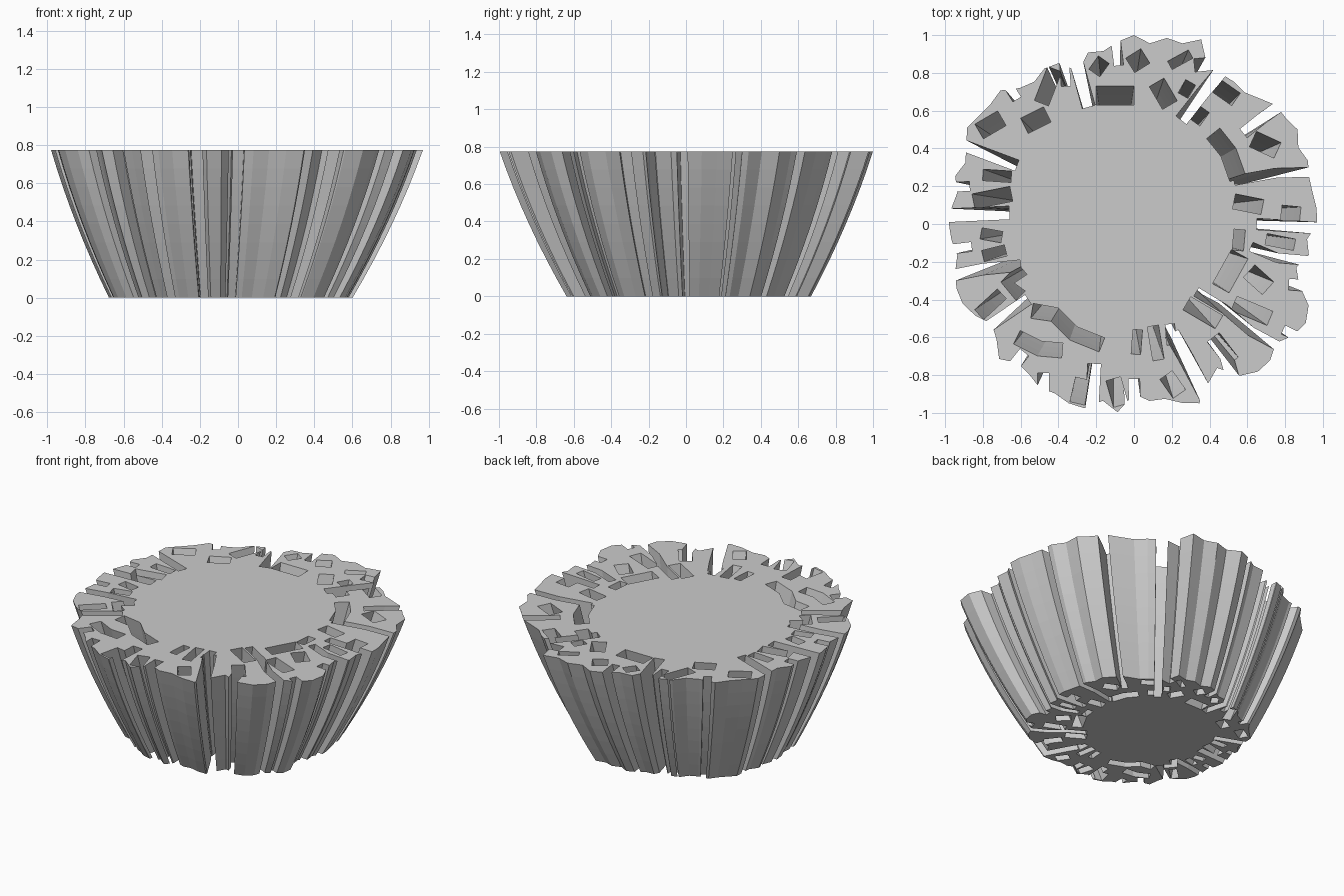
import bpy, bmesh, math
from mathutils import Vector

cube = bpy.data.objects.get("Cube")
if cube:
    bpy.data.objects.remove(cube, do_unlink=True)

HEIGHT = .775
FOOT = .655                      # size of the base relative to the rim
AXIS = Vector((-.1, .04))        # point the flare shrinks towards

stone = bpy.data.materials.new("stone_grey")
stone.use_nodes = True
GREY = (.6, .6, .6, 1)
stone.diffuse_color = GREY
stone.node_tree.nodes["Principled BSDF"].inputs["Base Color"].default_value = GREY


def prism(name, outline, bottom, top):
    """Straight vertical block over a flat outline."""
    bm = bmesh.new()
    face = bm.faces.new([bm.verts.new((x, y, bottom)) for x, y in outline])
    side = bmesh.ops.extrude_face_region(bm, geom=[face])["geom"]
    for v in side:
        if isinstance(v, bmesh.types.BMVert):
            v.co.z = top
    bmesh.ops.recalc_face_normals(bm, faces=bm.faces)
    mesh = bpy.data.meshes.new(name)
    bm.to_mesh(mesh)
    bm.free()
    ob = bpy.data.objects.new(name, mesh)
    bpy.context.collection.objects.link(ob)
    return ob


def ribbon(width, *path):
    """Outline of a band of constant width along a path."""
    pts = [Vector(p) for p in path]
    left, right = [], []
    for i, p in enumerate(pts):
        d = (pts[min(i + 1, len(pts) - 1)] - pts[max(i - 1, 0)]).normalized()
        n = Vector((-d.y, d.x)) * width / 2
        left.append(p + n)
        right.append(p - n)
    return left + right[::-1]


# Rim radius at equal angles, counter-clockwise from the left side (+x)
radii = [.97, .97, .96, .96, .98, .96, 1, .98, .98, .94, .91, .92,
         .92, .92, 1.04, .99, 1, .96, 1, .97, .93, .94, .86, .94,
         .95, .92, .94, 1, .99, 1, 1.02, .98, .95, .98, .95, .97,
         .98, .97, .95, .98, 1, 1, .97, .92, .95, 1.01, .96, .97,
         1, .99, 1.01, 1.01, .95, 1, .9, .94, .94, .98, 1.01, .93,
         .88, .98, 1.02, 1.02, .98, 1.03, 1.05, 1.02, .93, .89, .94, .92]
rim = []
for i, r in enumerate(radii):
    a = math.tau * i / len(radii)
    rim.append((r * math.cos(a), r * math.sin(a)))
body = prism("fluted_body", rim, 0, HEIGHT)

# Open slots and notches that reach the outside: width, then path
slots = [
    (.07, (.25, .55), (.36, .69), (.52, .88)), (.07, (.32, .84), (.52, .86)),
    (.06, (.58, .48), (.68, .56), (.85, .68)), (.05, (.53, .23), (.75, .27), (1.1, .28)),
    (.06, (.65, 0), (1.1, -.03)), (.05, (.62, -.12), (.76, -.18), (1.1, -.21)),
    (.06, (.82, -.32), (1.1, -.34)), (.05, (.79, -.56), (1, -.66)),
    (.05, (.33, -.36), (.48, -.45), (.62, -.57), (.9, -.72)),
    (.07, (.49, -.7), (.56, -.95)),
    (.08, (.2, -.58), (.27, -.7), (.43, -1)),
    (.06, (0, -.82), (.01, -1.1)), (.07, (-.21, -.74), (-.23, -1.1)),
    (.06, (-.48, -.79), (-.48, -1)), (.06, (-.58, -.68), (-.7, -.83)),
    (.06, (-.56, -.4), (-.9, -.63)), (.06, (-.6, -.22), (-.8, -.24), (-1.1, -.3)),
    (.05, (-.86, -.12), (-1.1, -.15)), (.07, (-.66, .06), (-1.1, .04)),
    (.05, (-.87, .2), (-1.1, .19)), (.06, (-.62, .31), (-1.1, .49)),
    (.05, (-.62, .66), (-.72, .82)), (.07, (-.24, .62), (-.33, .95)),
    (.05, (-.36, .73), (-.38, 1)), (.05, (-.08, .84), (-.1, 1)),
]

# Enclosed channels in the wall, by side
back_pockets = [
    (.1, (-.2, .68), (0, .68)), (.07, (-.21, .8), (-.16, .87)),
    (.09, (-.02, .84), (.06, .89)), (.09, (.12, .75), (.19, .63)),
    (.05, (.19, .84), (.3, .9)), (.06, (.3, .75), (.26, .68)),
    (.08, (.44, .73), (.54, .66)), (.07, (.32, .54), (.37, .61)),
    (.09, (-.58, .52), (-.46, .58)), (.08, (-.49, .64), (-.42, .82)),
    (.09, (-.82, .49), (-.7, .56)),
]
left_pockets = [
    (.09, (.42, .48), (.5, .38), (.55, .24)), (.09, (.63, .45), (.76, .39)),
    (.08, (.53, .12), (.68, .09)), (.08, (.78, .06), (.88, .05)),
    (.06, (.7, -.08), (.85, -.11)), (.06, (.56, -.03), (.55, -.14)),
    (.1, (.56, -.16), (.46, -.34)), (.09, (.61, -.25), (.71, -.34)),
]
front_pockets = [
    (.08, (.53, -.42), (.72, -.5)), (.08, (.28, -.42), (.45, -.52)),
    (.08, (.42, -.6), (.52, -.73)), (.08, (.17, -.8), (.24, -.9)),
    (.05, (.02, -.56), (.01, -.69)), (.06, (.1, -.54), (.13, -.72)),
    (.05, (.19, -.53), (.2, -.64)), (.08, (-.11, -.82), (-.07, -.96)),
    (.08, (-.27, -.82), (-.3, -.95)), (.08, (-.54, -.46), (-.42, -.48), (-.32, -.58), (-.17, -.64)),
    (.08, (-.62, -.6), (-.5, -.66), (-.38, -.67)),
]
right_pockets = [
    (.07, (-.59, -.24), (-.67, -.31), (-.6, -.38)), (.07, (-.7, -.37), (-.82, -.48)),
    (.06, (-.7, -.07), (-.81, -.05)), (.06, (-.68, -.14), (-.8, -.17)),
    (.08, (-.65, .16), (-.85, .12)), (.06, (-.65, .25), (-.8, .26)),
]

cutters = []
for spec in slots + back_pockets + left_pockets + front_pockets + right_pockets:
    cutter = prism("channel_cutter", ribbon(*spec), -.1, HEIGHT + .1)
    cutter.hide_render = True
    cut = body.modifiers.new("channel", 'BOOLEAN')
    cut.operation = 'DIFFERENCE'
    cut.solver = 'EXACT'
    cut.object = cutter
    cutters.append(cutter)

# Bake the cuts and drop the cutters
deps = bpy.context.evaluated_depsgraph_get()
carved = bpy.data.meshes.new_from_object(body.evaluated_get(deps))
body.modifiers.clear()
body.data = carved
for cutter in cutters:
    bpy.data.objects.remove(cutter, do_unlink=True)

# Slice the walls into rings, then flare them along a gentle curve
RINGS = 8
bm = bmesh.new()
bm.from_mesh(carved)
for i in range(1, RINGS):
    bmesh.ops.bisect_plane(bm, geom=bm.verts[:] + bm.edges[:] + bm.faces[:],
                           plane_co=(0, 0, HEIGHT * i / RINGS), plane_no=(0, 0, 1))
for v in bm.verts:
    t = v.co.z / HEIGHT
    size = FOOT + (1 - FOOT) * t * (1.25 - .25 * t)
    flat = AXIS + (v.co.xy - AXIS) * size
    v.co.x, v.co.y = flat
for f in bm.faces:
    f.smooth = False
    f.material_index = 0
bm.to_mesh(carved)
bm.free()
carved.materials.clear()
carved.materials.append(stone)
body.name = "fluted_bowl"
